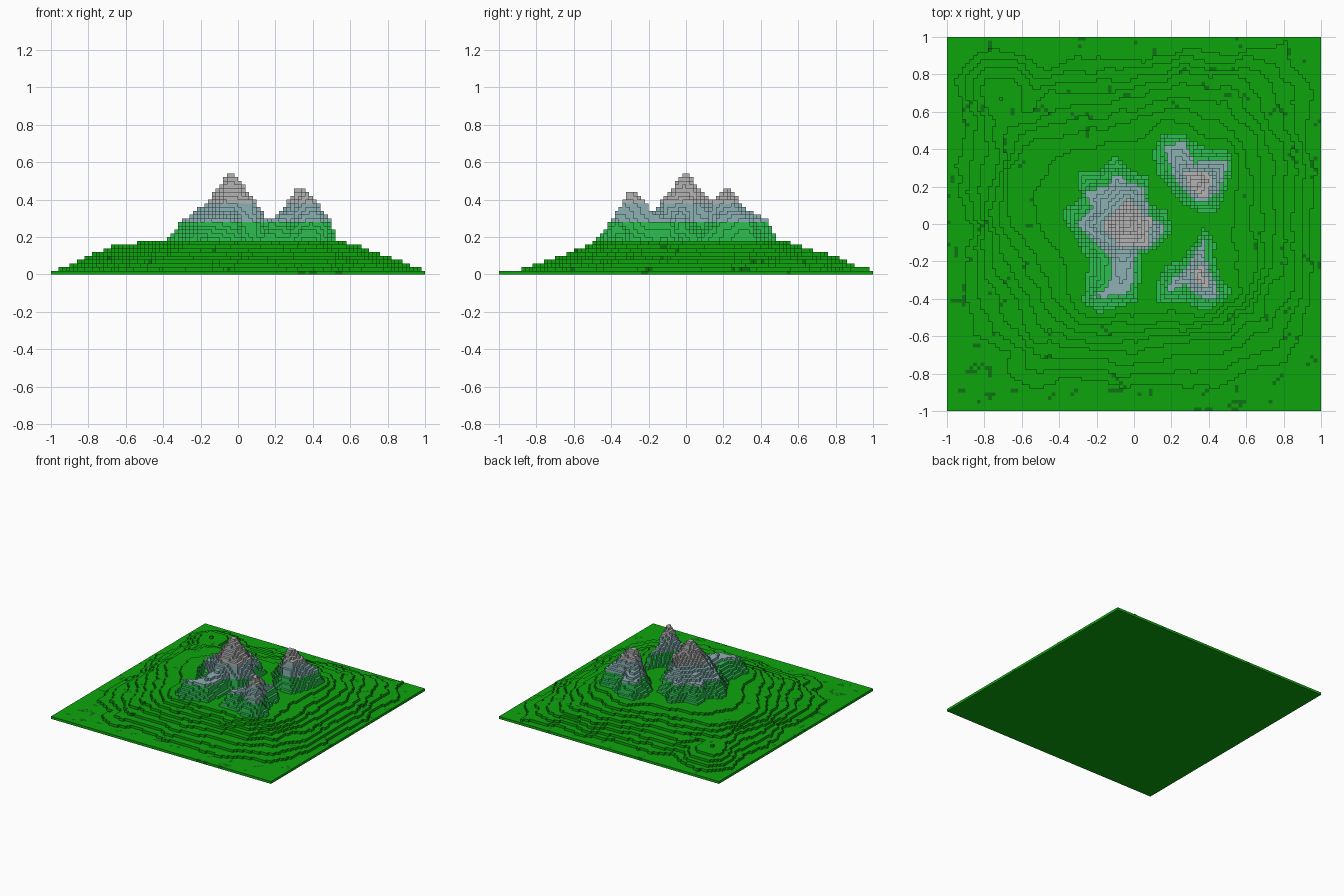
import bpy, bmesh, random
from mathutils import Vector, noise

random.seed(4)
N, S = 100, 0.02          # cells per side, cell size (also the terrace height)

cube = bpy.data.objects.get("Cube")
if cube:
    bpy.data.objects.remove(cube, do_unlink=True)


def material(name, rgb):
    m = bpy.data.materials.new(name)
    m.use_nodes = True
    m.diffuse_color = (*rgb, 1)
    b = m.node_tree.nodes["Principled BSDF"]
    b.inputs["Base Color"].default_value = (*rgb, 1)
    b.inputs["Roughness"].default_value = 0.9
    return m


grass = material("grass green", (0.004, 0.376, 0.004))
shrub = material("dark shrub green", (0.004, 0.17, 0.006))
meadow = material("light green", (0.025, 0.515, 0.08))
slate = material("blue grey rock", (0.262, 0.44, 0.456))
stone = material("pale grey stone", (0.456, 0.456, 0.456))

# Contour outlines of the lowland
foot = [(-.94, .78), (-.8, .88), (-.6, .9), (-.45, .82), (-.3, .9), (-.05, .86),
        (.3, .93), (.5, .9), (.8, .97), (.85, .82), (.96, .78), (.92, .5), (.97, .3),
        (.95, -.1), (.97, -.35), (.88, -.6), (.84, -.74), (.6, -.78), (.5, -.87),
        (.2, -.86), (0, -.87), (-.3, -.83), (-.58, -.87), (-.68, -.8), (-.65, -.7),
        (-.85, -.6), (-.9, -.3), (-.88, 0), (-.95, .3), (-.9, .55)]
middle = [(-.72, .55), (-.55, .58), (-.45, .7), (-.2, .68), (0, .72), (.25, .8),
          (.6, .78), (.68, .6), (.8, .4), (.78, .1), (.8, -.2), (.68, -.45),
          (.5, -.6), (.2, -.62), (0, -.68), (-.3, -.66), (-.55, -.6), (-.62, -.4),
          (-.75, -.2), (-.79, .1), (-.72, .3)]
plateau = [(-.6, .42), (-.45, .46), (-.2, .5), (0, .55), (.2, .62), (.45, .55),
           (.6, .4), (.62, .1), (.66, -.2), (.58, -.42), (.4, -.52), (.1, -.52),
           (-.3, -.53), (-.42, -.4), (-.5, -.2), (-.66, 0), (-.69, .2)]

# Contour outlines of the three mountains: main, back left, front left
hill_main = [(-.1, .36), (-.18, .28), (-.3, .28), (-.29, .14), (-.39, .06), (-.35, -.03),
             (-.24, -.2), (-.28, -.42), (-.2, -.47), (.02, -.42), (.04, -.3), (.03, -.17),
             (.12, -.13), (.2, -.04), (.18, .07), (.08, .1), (.08, .25), (0, .28)]
hill_back = [(.1, .38), (.18, .5), (.35, .42), (.52, .38), (.5, .22), (.46, .08),
             (.38, .05), (.27, .1), (.12, .28)]
hill_front = [(.37, -.03), (.43, -.12), (.45, -.28), (.53, -.36), (.48, -.42), (.35, -.46),
              (.28, -.42), (.12, -.42), (.12, -.34), (.18, -.22), (.28, -.18)]
rock_main = [(-.1, .27), (-.13, .22), (-.27, .17), (-.22, .08), (-.3, 0), (-.27, -.06),
             (-.12, -.18), (-.13, -.3), (-.21, -.4), (-.02, -.37), (0, -.22), (.02, -.14),
             (.09, -.13), (.17, -.02), (.08, .05), (.06, .2), (-.03, .22)]
rock_back = [(.17, .42), (.25, .43), (.33, .33), (.48, .33), (.46, .18), (.4, .11),
             (.33, .11), (.25, .2), (.19, .28)]
rock_front = [(.37, -.07), (.4, -.25), (.47, -.39), (.34, -.39), (.28, -.33),
              (.18, -.36), (.2, -.29), (.28, -.24)]
top_main = [(-.03, .14), (.02, .09), (.1, .02), (.07, -.12), (-.08, -.13), (-.17, 0), (-.1, .07)]
top_back = [(.26, .28), (.34, .29), (.43, .25), (.4, .14), (.31, .16)]
top_front = [(.31, -.25), (.37, -.21), (.39, -.33), (.33, -.32)]

LEVELS = [(0.03, [foot]), (0.095, [middle]), (0.152, [plateau]),
          (0.19, [hill_main, hill_back, hill_front]),
          (0.29, [rock_main, rock_back, rock_front]),
          (0.39, [top_main, top_back, top_front])]
PEAKS = [(-.04, 0, .55), (.32, .22, .47), (.345, -.28, .45)]


def probe(poly, x, y):
    """Inside flag and distance from a point to an outline."""
    inside, best = False, 9.0
    for (ax, ay), (bx, by) in zip(poly, poly[1:] + poly[:1]):
        dx, dy = bx - ax, by - ay
        if (ay > y) != (by > y) and x < ax + dx * (y - ay) / dy:
            inside = not inside
        t = max(0, min(1, ((x - ax) * dx + (y - ay) * dy) / (dx * dx + dy * dy)))
        best = min(best, (x - ax - t * dx) ** 2 + (y - ay - t * dy) ** 2)
    return inside, best ** 0.5


def height(x, y):
    """Blend between the contour around the point and the next one up."""
    z_low, d_low = 0.02, max(0.001, 1 - max(abs(x), abs(y)))
    for z, polys in LEVELS:
        hits = [probe(p, x, y) for p in polys]
        inner = [i for i, h in enumerate(hits) if h[0]]
        if not inner:
            d = min(h[1] for h in hits)
            return z_low + (z - z_low) * d_low / (d_low + d + 1e-6) * 0.999
        z_low, d_low = z, hits[inner[0]][1]
    px, py, pz = PEAKS[inner[0]]
    d = max(0, ((x - px) ** 2 + (y - py) ** 2) ** 0.5 - 0.012)
    return z_low + (pz - z_low) * d_low / (d_low + d + 1e-6)


def terrace(i, j):
    x, y = -1 + (i + .5) * S, -1 + (j + .5) * S
    far = min(1, max(abs(x), abs(y)) * 1.6)
    wx = x + 0.035 * far * noise.noise(Vector((x * 9, y * 9, 1)))
    wy = y + 0.035 * far * noise.noise(Vector((x * 9, y * 9, 7)))
    h = height(wx, wy)
    # Low knoll near the back right corner
    r2 = (x + .74) ** 2 + (y - .74) ** 2
    if r2 < 0.04:
        h += 0.045 * (1 - r2 / 0.04)
    return max(1, min(27, int(h / S + .5)))


grid = {(i, j): terrace(i, j) for i in range(N) for j in range(N)}

# Small shrub patches, mostly towards the rim
shrubs = set()
for _ in range(230):
    i, j = random.randrange(N), random.randrange(N)
    rim = max(abs(i - 50), abs(j - 50)) / 50
    if random.random() < rim ** 2.5:
        di, dj = random.choice([(1, 0), (0, 1), (1, 1), (1, -1)])
        shrubs.update((i + di * k, j + dj * k) for k in range(random.choice([1, 2, 2, 3])))


def build_band(name, low, high, mats):
    """Tops and walls of every terrace step from low up to high."""
    bm = bmesh.new()
    cache = {}

    def face(corners, mat=0):
        vs = []
        for c in corners:
            if c not in cache:
                cache[c] = bm.verts.new((-1 + c[0] * S, -1 + c[1] * S, c[2] * S))
            vs.append(cache[c])
        bm.faces.new(vs).material_index = mat

    for (i, j), k in grid.items():
        mat = 1 if len(mats) > 1 and (i, j) in shrubs else 0
        if low <= k <= high:
            face([(i, j, k), (i + 1, j, k), (i + 1, j + 1, k), (i, j + 1, k)], mat)
        sides = [((0, -1), (i, j), (i + 1, j)), ((1, 0), (i + 1, j), (i + 1, j + 1)),
                 ((0, 1), (i + 1, j + 1), (i, j + 1)), ((-1, 0), (i, j + 1), (i, j))]
        for (di, dj), a, b in sides:
            start = max(grid.get((i + di, j + dj), 0), low - 1)
            for z in range(start, min(k, high)):
                face([(*a, z), (*b, z), (*b, z + 1), (*a, z + 1)], mat)
    if low == 1:          # flat underside
        face([(0, 0, 0), (0, N, 0), (N, N, 0), (N, 0, 0)])
    mesh = bpy.data.meshes.new(name)
    bm.to_mesh(mesh)
    bm.free()
    for m in mats:
        mesh.materials.append(m)
    obj = bpy.data.objects.new(name, mesh)
    bpy.context.collection.objects.link(obj)


build_band("lowland", 1, 9, [grass, shrub])
build_band("foothills", 10, 14, [meadow])
build_band("rocky_slopes", 15, 19, [slate])
build_band("stone_peaks", 20, 27, [stone])
